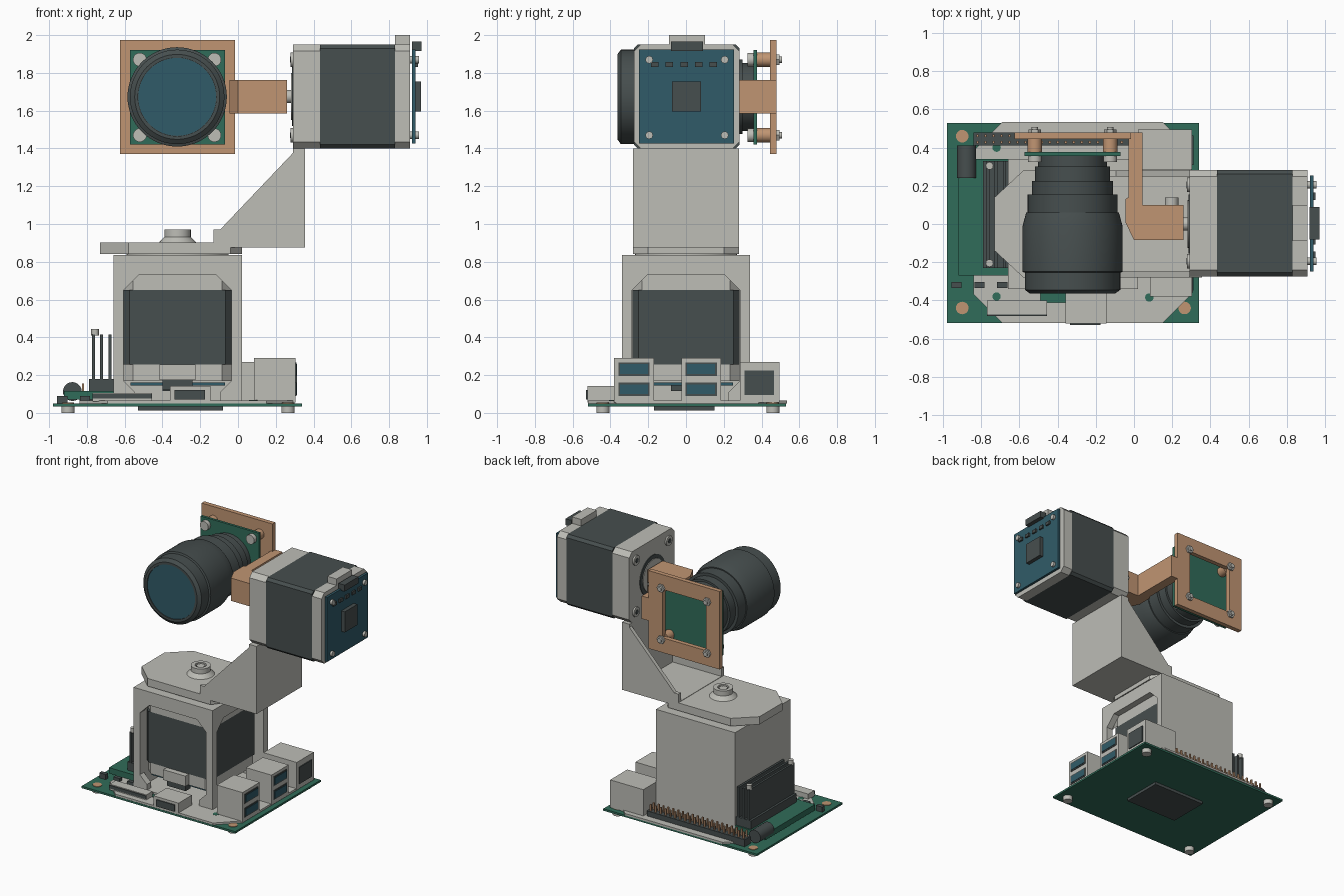
import bpy, bmesh, math
from mathutils import Matrix, Vector

cube = bpy.data.objects.get("Cube")
if cube:
    bpy.data.objects.remove(cube, do_unlink=True)


def material(name, rgb):
    m = bpy.data.materials.new(name)
    m.use_nodes = True
    m.diffuse_color = (*rgb, 1)
    m.node_tree.nodes["Principled BSDF"].inputs["Base Color"].default_value = (*rgb, 1)
    return m


GRAY = material("light gray", (0.51, 0.51, 0.47))
DARK = material("charcoal", (0.062, 0.077, 0.077))
TEAL = material("deep teal", (0.03, 0.105, 0.14))
GREEN = material("board green", (0.03, 0.15, 0.10))
COPPER = material("copper tan", (0.53, 0.30, 0.17))


def finish(name, bm, mat, smooth=False):
    bmesh.ops.recalc_face_normals(bm, faces=bm.faces)
    me = bpy.data.meshes.new(name)
    bm.to_mesh(me)
    bm.free()
    me.materials.append(mat)
    ob = bpy.data.objects.new(name, me)
    bpy.context.collection.objects.link(ob)
    if smooth:
        bpy.ops.object.select_all(action='DESELECT')
        ob.select_set(True)
        bpy.context.view_layer.objects.active = ob
        bpy.ops.object.shade_smooth_by_angle(angle=math.radians(35))
    return ob


def boxes(name, mat, *spans):
    """One object of boxes, each (x0, x1, y0, y1, z0, z1)."""
    bm = bmesh.new()
    for x0, x1, y0, y1, z0, z1 in spans:
        size = Matrix.Diagonal((x1 - x0, y1 - y0, z1 - z0, 1))
        mid = Matrix.Translation(((x0 + x1) / 2, (y0 + y1) / 2, (z0 + z1) / 2))
        bmesh.ops.create_cube(bm, size=1, matrix=mid @ size)
    return finish(name, bm, mat)


def place(axis, u, v, w):
    return {'x': (w, u, v), 'y': (u, w, v), 'z': (u, v, w)}[axis]


def prism(name, mat, pts, axis, lo, hi):
    """Extrude a flat outline along an axis."""
    bm = bmesh.new()
    face = bm.faces.new([bm.verts.new(place(axis, u, v, lo)) for u, v in pts])
    new = bmesh.ops.extrude_face_region(bm, geom=[face])['geom']
    shift = Vector(place(axis, 0, 0, hi - lo))
    bmesh.ops.translate(bm, vec=shift, verts=[g for g in new if isinstance(g, bmesh.types.BMVert)])
    return finish(name, bm, mat)


def chamfered(u0, u1, v0, v1, c):
    return [(u0 + c, v0), (u1 - c, v0), (u1, v0 + c), (u1, v1 - c),
            (u1 - c, v1), (u0 + c, v1), (u0, v1 - c), (u0, v0 + c)]


def lathe(name, mat, profile, axis, u, v, steps=48):
    """Revolve (radius, position) points about an axis through u, v."""
    bm = bmesh.new()
    rings = []
    for r, w in profile:
        rings.append([bm.verts.new(place(axis, u + r * math.cos(a), v + r * math.sin(a), w))
                      for a in (math.tau * i / steps for i in range(steps))])
    for a, b in zip(rings, rings[1:]):
        for i in range(steps):
            j = (i + 1) % steps
            bm.faces.new((a[i], a[j], b[j], b[i]))
    bm.faces.new(rings[0])
    bm.faces.new(rings[-1])
    return finish(name, bm, mat, True)


def cyl(name, mat, axis, u, v, r, lo, hi, steps=20):
    return lathe(name, mat, [(r, lo), (r, hi)], axis, u, v, steps)


def cut(ob, cutter):
    mod = ob.modifiers.new("cut", 'BOOLEAN')
    mod.operation, mod.solver, mod.object = 'DIFFERENCE', 'EXACT', cutter
    bpy.context.view_layer.objects.active = ob
    bpy.ops.object.modifier_apply(modifier=mod.name)
    bpy.data.objects.remove(cutter, do_unlink=True)


# Circuit board between two base plates
boxes("main_board", GREEN, (-0.98, 0.34, -0.52, 0.53, 0.035, 0.05))
lower = prism("lower_plate", GRAY, chamfered(-0.84, 0.27, -0.52, 0.53, 0.16), 'z', 0, 0.033)
cut(lower, boxes("plate_cutter", GRAY, (-0.62, 0, -0.22, 0.2, -0.1, 0.1), (-0.5, -0.2, -0.3, -0.1, -0.1, 0.1)))
upper = prism("upper_plate", GRAY, chamfered(-0.84, 0.3, -0.52, 0.535, 0.15), 'z', 0.051, 0.066)
cut(upper, boxes("slot_cutter", GRAY, (-0.49, -0.36, -0.41, -0.34, 0, 0.1)))
boxes("underside_chip", DARK, (-0.53, -0.08, -0.17, 0.15, 0.012, 0.034))
for x in (-0.9, 0.265):
    for y in (-0.44, 0.46):
        cyl("standoff", GRAY, 'z', x, y, 0.035, 0, 0.036)
        cyl("copper_pad", COPPER, 'z', x, y, 0.033, 0.045, 0.054)
for x, y in ((0.08, -0.385), (-0.72, -0.38), (-0.72, 0.4)):
    cyl("plate_hole", GREEN, 'z', x, y, 0.022, 0.06, 0.068)
boxes("raised_board", GREEN, (-0.92, -0.64, -0.27, 0.34, 0.07, 0.115))

# Ports on the left edge
for y in (-0.275, 0.08):
    boxes("usb_port", GRAY, (0.085, 0.305, y - 0.105, y + 0.105, 0.055, 0.29))
    for z in (0.125, 0.232):
        boxes("usb_slot", DARK, (0.3, 0.309, y - 0.083, y + 0.083, z - 0.036, z + 0.036))
        boxes("usb_tongue", TEAL, (0.3, 0.312, y - 0.074, y + 0.074, z - 0.026, z + 0.026))
boxes("network_port", GRAY, (0.02, 0.305, 0.285, 0.495, 0.055, 0.27))
boxes("network_slot", DARK, (0.3, 0.312, 0.31, 0.465, 0.095, 0.225))

# Front connectors and small parts
boxes("video_port", GRAY, (-0.36, -0.145, -0.522, -0.36, 0.055, 0.142))
boxes("video_slot", DARK, (-0.335, -0.175, -0.53, -0.5, 0.07, 0.122))
boxes("ribbon_socket", GRAY, (-0.77, -0.455, -0.475, -0.4, 0.06, 0.105))
boxes("ribbon_latch", DARK, (-0.77, -0.455, -0.482, -0.474, 0.075, 0.1))
boxes("small_chips", DARK, *[(x - 0.027, x + 0.027, -0.335, -0.305, 0.045, 0.09) for x in (-0.93, -0.81, -0.69)])

# Pin header, capacitor and heatsink
boxes("pin_header", DARK, (-0.84, 0, 0.41, 0.48, 0.05, 0.105))
boxes("header_pins", COPPER, *[(x - 0.006, x + 0.006, y - 0.006, y + 0.006, 0.1, 0.155)
                               for y in (0.428, 0.462) for x in (-0.82 + 0.042 * i for i in range(20))])
cyl("capacitor", DARK, 'y', -0.877, 0.113, 0.05, 0.24, 0.41)
boxes("heatsink", DARK, (-0.79, -0.66, -0.23, 0.33, 0.11, 0.18),
      *[(x - 0.008, x + 0.008, -0.23, 0.33, 0.18, 0.415) for x in (-0.765, -0.722, -0.678)])
for y in (-0.205, 0.305):
    cyl("heatsink_screw", GRAY, 'z', -0.757, y, 0.02, 0.41, 0.445, 12)

# Pan motor housing: two solid walls, two open arches
boxes("housing_shell", GRAY, (-0.66, 0.02, -0.34, 0.34, 0.765, 0.835),
      (-0.66, -0.61, -0.34, 0.34, 0.06, 0.77), (-0.66, 0.02, 0.29, 0.34, 0.06, 0.77))


def arch(lo, hi):
    half = [(-0.285, 0.65), (-0.285, 0.17), (-0.225, 0.11), (-0.225, 0.06), (-0.34, 0.06), (-0.34, 0.8)]
    mid = (lo + hi) / 2
    left = [(mid - 0.205, 0.73)] + half
    pts = left + [(-u, z) for u, z in reversed(half)] + [(0.205, 0.73)]
    return [(mid + u, z) if i >= 1 and i < len(pts) - 1 else ((u, z) if i == 0 else (mid + u, z))
            for i, (u, z) in enumerate(pts)]


prism("front_arch", GRAY, arch(-0.66, 0.02), 'y', -0.34, -0.29)
prism("left_arch", GRAY, arch(-0.34, 0.34), 'x', -0.03, 0.02)

# Pan motor
for name, mat, z0, z1, c in (("pan_motor_base", GRAY, 0.17, 0.255, 0.05), ("pan_motor_body", DARK, 0.255, 0.65, 0.03),
                             ("pan_motor_cap", GRAY, 0.65, 0.768, 0.05)):
    prism(name, mat, chamfered(-0.605, -0.035, -0.282, 0.282, c), 'z', z0, z1)
boxes("pan_driver_board", TEAL, (-0.57, -0.07, -0.25, 0.25, 0.145, 0.16))
boxes("pan_driver_chip", DARK, (-0.4, -0.24, -0.08, 0.08, 0.115, 0.146), (-0.4, -0.24, -0.3, -0.24, 0.125, 0.175))
boxes("pan_motor_plug", GRAY, (-0.415, -0.225, -0.325, -0.27, 0.175, 0.255))

# Turntable, hub and hollow arm
lathe("turntable_ring", GRAY, [(0.27, 0.83), (0.27, 0.862)], 'z', -0.32, 0)
prism("turntable", GRAY, [(-0.58, -0.28), (-0.04, -0.28), (0.02, -0.2), (0.02, 0.2), (-0.04, 0.28),
                          (-0.58, 0.28), (-0.73, 0.14), (-0.73, -0.14)], 'z', 0.842, 0.902)
lathe("hub", GRAY, [(0.1, 0.9), (0.07, 0.932), (0.07, 0.97), (0.04, 0.97), (0.04, 0.94)], 'z', -0.32, 0, 32)
cyl("pan_shaft", GRAY, 'z', -0.32, 0, 0.03, 0.9, 0.965)
SIDE = [(-0.13, 0.875), (0.355, 0.875), (0.355, 1.4), (0.29, 1.4), (0.29, 1.375), (-0.095, 0.97), (-0.13, 0.97)]
for y in (-0.28, 0.25):
    prism("arm_side", GRAY, SIDE, 'y', y, y + 0.03)
boxes("arm_floor", GRAY, (-0.13, 0.355, -0.275, 0.275, 0.875, 0.905), (0.29, 0.355, -0.275, 0.275, 0.88, 1.4))

# Tilt motor
for name, mat, x0, x1, c in (("tilt_motor_cap", GRAY, 0.29, 0.435, 0.035), ("tilt_motor_body", DARK, 0.435, 0.83, 0.02),
                             ("tilt_motor_end", GRAY, 0.83, 0.91, 0.035)):
    prism(name, mat, chamfered(-0.275, 0.283, 1.4, 1.95, c), 'x', x0, x1)
boxes("tilt_motor_plug", GRAY, (0.83, 0.91, -0.09, 0.1, 1.94, 2.0))
boxes("tilt_driver_board", TEAL, (0.922, 0.94, -0.25, 0.255, 1.425, 1.925))
boxes("tilt_driver_chips", DARK, (0.935, 0.97, -0.075, 0.08, 1.595, 1.755), (0.92, 0.972, -0.08, 0.09, 1.915, 1.965),
      *[(0.935, 0.952, y - 0.02, y + 0.02, 1.832, 1.858) for y in (-0.165, -0.088, -0.01, 0.068, 0.145)])
for y in (-0.195, 0.205):
    for z in (1.47, 1.87):
        cyl("driver_screw", GRAY, 'x', y, z, 0.02, 0.905, 0.957, 12)
        cyl("mount_screw", GRAY, 'x', y, z, 0.038, 0.278, 0.292)
        cyl("screw_socket", DARK, 'x', y, z, 0.018, 0.274, 0.279, 6)
cyl("motor_recess", DARK, 'x', 0, 1.675, 0.155, 0.285, 0.291, 40)
cyl("motor_boss", GRAY, 'x', 0, 1.675, 0.125, 0.28, 0.292, 40)
cyl("tilt_shaft", GRAY, 'x', 0, 1.675, 0.035, 0.2, 0.3)

# Tilt bracket and camera plate
prism("tilt_bracket", COPPER, [(0.0, -0.085), (0.26, -0.085), (0.26, 0.1), (0.045, 0.1), (0.045, 0.48),
                               (-0.03, 0.48), (-0.03, 0.14), (-0.045, 0.13), (-0.045, 0.01)], 'z', 1.585, 1.762)
cyl("clamp_screw", GRAY, 'y', 0.197, 1.675, 0.035, 0.09, 0.14)
plate = boxes("camera_plate", COPPER, (-0.625, -0.015, 0.445, 0.48, 1.37, 1.975))
cut(plate, boxes("window_cutter", COPPER, (-0.51, -0.135, 0.4, 0.5, 1.485, 1.86)))
boxes("camera_board", GREEN, (-0.573, -0.07, 0.357, 0.377, 1.422, 1.922))
for x in (-0.52, -0.125):
    for z in (1.47, 1.87):
        cyl("camera_spacer", COPPER, 'y', x, z, 0.038, 0.37, 0.45)
        cyl("camera_screw", GRAY, 'y', x, z, 0.036, 0.325, 0.36)
        cyl("camera_nut", GRAY, 'y', x, z, 0.032, 0.478, 0.494, 6)
        cyl("screw_tip", GRAY, 'y', x, z, 0.017, 0.49, 0.508, 12)

# Stepped lens
lathe("lens_barrel", DARK, [(0.18, 0.36), (0.18, 0.3), (0.197, 0.3), (0.197, 0.225), (0.213, 0.225), (0.213, 0.155),
                            (0.235, 0.155), (0.235, 0.06), (0.243, 0.06), (0.263, -0.015), (0.263, -0.25),
                            (0.25, -0.255), (0.25, -0.345), (0.225, -0.363), (0.207, -0.363), (0.207, -0.35)],
      'y', -0.322, 1.673, 64)
cyl("lens_glass", TEAL, 'y', -0.322, 1.673, 0.206, -0.357, -0.345, 64)
